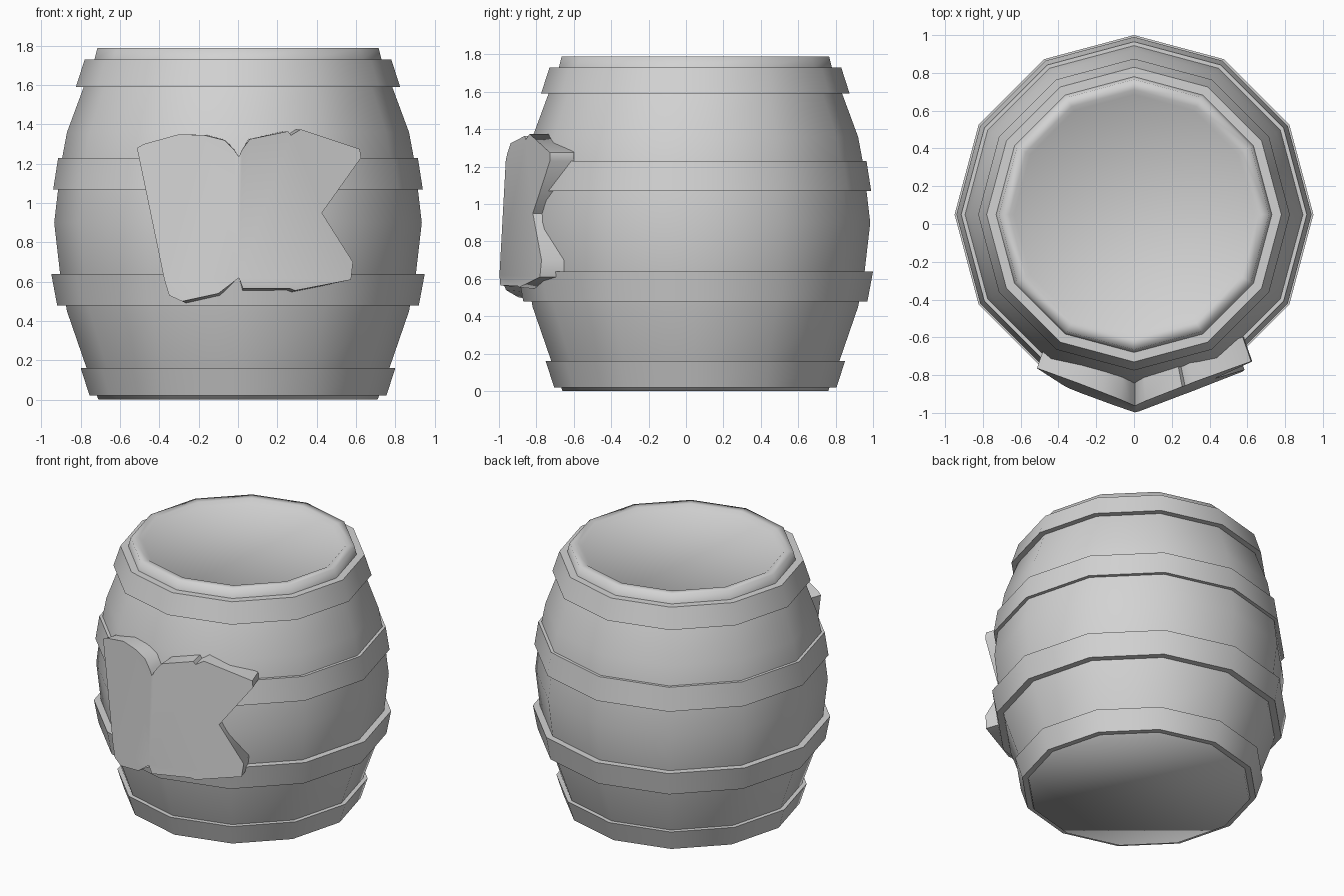
import bpy, bmesh, math

if "Cube" in bpy.data.objects:
    bpy.data.objects.remove(bpy.data.objects["Cube"])

grey = bpy.data.materials.new("plain grey")
grey.diffuse_color = (0.65, 0.65, 0.65, 1)
grey.use_nodes = True
grey.node_tree.nodes["Principled BSDF"].inputs["Base Color"].default_value = grey.diffuse_color
SIDES, CENTRE_Y = 12, 0.05


def finish(name, bm, angle=None):
    """Turn a bmesh into a smooth-shaded object."""
    bmesh.ops.recalc_face_normals(bm, faces=bm.faces)
    mesh = bpy.data.meshes.new(name)
    bm.to_mesh(mesh)
    bm.free()
    mesh.materials.append(grey)
    obj = bpy.data.objects.new(name, mesh)
    bpy.context.collection.objects.link(obj)
    bpy.ops.object.select_all(action='DESELECT')
    obj.select_set(True)
    bpy.context.view_layer.objects.active = obj
    if angle:
        bpy.ops.object.shade_smooth_by_angle(angle=math.radians(angle))
    else:
        bpy.ops.object.shade_smooth()
    return obj


def circle(bm, r, z):
    return [bm.verts.new((r * math.cos(a), CENTRE_Y + r * math.sin(a), z))
            for a in (math.tau * i / SIDES for i in range(SIDES))]


def lathe(name, profile, hollow=False, angle=None):
    """Twelve-sided turned shape from (radius, height) points."""
    bm = bmesh.new()
    rings = [circle(bm, r, z) for r, z in profile]
    pairs = list(zip(rings, rings[1:]))
    if hollow:
        pairs.append((rings[-1], rings[0]))
    else:
        bm.faces.new(rings[0][::-1])
        bm.faces.new(rings[-1])
    for a, b in pairs:
        for i in range(SIDES):
            j = (i + 1) % SIDES
            bm.faces.new((a[i], a[j], b[j], b[i]))
    return finish(name, bm, angle)


# Bulging barrel with a base, a rim and a slightly sunken lid
lathe("barrel_body", [(0.71, 0), (0.77, 0.16), (0.87, 0.45), (0.905, 0.64),
                      (0.935, 0.90), (0.90, 1.20), (0.87, 1.36),
                      (0.785, 1.59), (0.73, 1.73), (0.715, 1.79),
                      (0.66, 1.79), (0.635, 1.77)])

# Four hoops: bottom radius, bottom height, top radius, top height
hoops = [(0.755, 0.02, 0.80, 0.16), (0.92, 0.48, 0.95, 0.64),
         (0.94, 1.07, 0.915, 1.23), (0.825, 1.59, 0.78, 1.73)]
for n, (r0, z0, r1, z1) in enumerate(hoops, 1):
    lathe(f"hoop_{n}", [(r0, z0), (r1, z1), (r1 - 0.08, z1), (r0 - 0.08, z0)],
          hollow=True, angle=40)

# Ragged notice folded around the front, outlined from fold top to fold bottom
FOLD = 0.005
left = [(-0.02, 1.27), (-0.07, 1.32), (-0.17, 1.345), (-0.30, 1.35),
        (-0.48, 1.30), (-0.514, 1.28), (-0.375, 0.61), (-0.35, 0.53),
        (-0.285, 0.50), (-0.10, 0.54)]
right = [(0.02, 1.27), (0.06, 1.325), (0.255, 1.365), (0.27, 1.345),
         (0.32, 1.375), (0.62, 1.275), (0.626, 1.23), (0.427, 0.95),
         (0.585, 0.70), (0.575, 0.61), (0.29, 0.555), (0.265, 0.565),
         (0.025, 0.565)]
bm = bmesh.new()


def notice_pair(x, z):
    """Front and back vertex at one outline point."""
    d = x - FOLD
    y = -1.0 + 0.055 * (z - 0.57) + 0.38 * abs(d)
    inward = -0.045 * max(-1, min(1, d / 0.45))
    drop = 0.012 if z < 0.6 else 0
    return (bm.verts.new((x, y, z)),
            bm.verts.new((x + inward, y + 0.13, z - drop)))


top, bottom = notice_pair(FOLD, 1.235), notice_pair(FOLD, 0.62)
for side in (left, right):
    pts = [top] + [notice_pair(x, z) for x, z in side] + [bottom]
    bm.faces.new([p[0] for p in pts])
    bm.faces.new([p[1] for p in pts][::-1])
    for a, b in zip(pts, pts[1:]):
        bm.faces.new((a[0], b[0], b[1], a[1]))
finish("notice", bm, 50)
